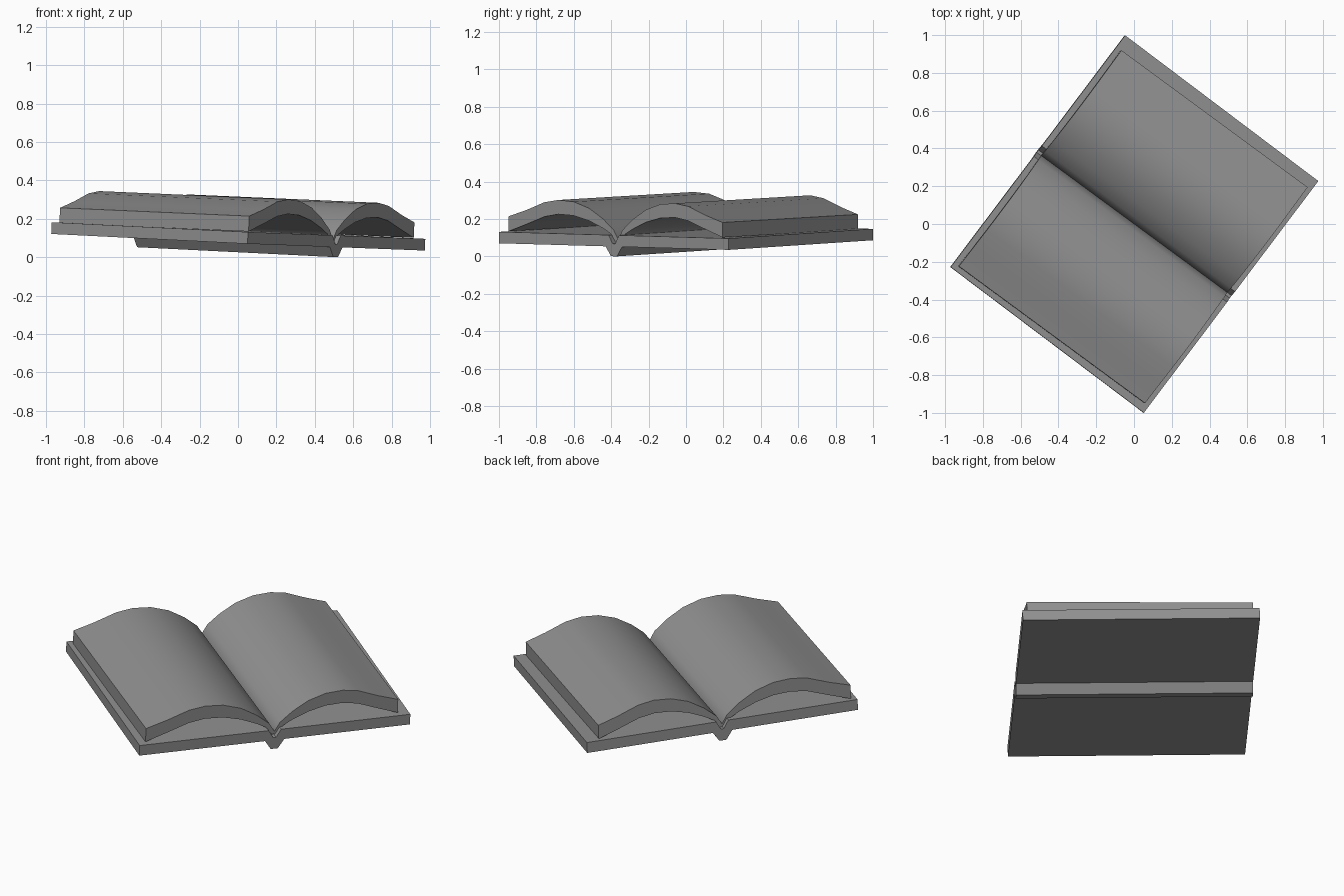
import bpy, bmesh, math
from mathutils import Matrix, Vector

if "Cube" in bpy.data.objects:
    bpy.data.objects.remove(bpy.data.objects["Cube"])

# Book frame: u along the spine, v across it, w up; slightly tilted
U = Vector((0.798, -0.602, -0.04)).normalized()
V = Vector((0.602, 0.798, -0.023))
W = U.cross(V).normalized()
V = W.cross(U)
FRAME = Matrix((U, V, W)).transposed().to_4x4()
FRAME.translation = (0, 0, 0.078)

GREY = bpy.data.materials.new("dark_grey")
GREY.diffuse_color = (0.28, 0.28, 0.28, 1)
GREY.use_nodes = True
GREY.node_tree.nodes["Principled BSDF"].inputs["Base Color"].default_value = GREY.diffuse_color


def extrude_profile(name, profile, half_len, skew=(0, 0), smooth=False):
    """Extrude a (v, w) outline along the spine; skew drifts v and w with u."""
    bm = bmesh.new()
    dv, dw = skew[0] * half_len, skew[1] * half_len
    face = bm.faces.new([bm.verts.new((-half_len, v - dv, w - dw)) for v, w in profile])
    res = bmesh.ops.extrude_face_region(bm, geom=[face], use_keep_orig=True)
    moved = [g for g in res["geom"] if isinstance(g, bmesh.types.BMVert)]
    bmesh.ops.translate(bm, vec=(2 * half_len, 2 * dv, 2 * dw), verts=moved)
    bmesh.ops.recalc_face_normals(bm, faces=bm.faces)
    me = bpy.data.meshes.new(name)
    bm.to_mesh(me)
    bm.free()
    me.materials.append(GREY)
    ob = bpy.data.objects.new(name, me)
    bpy.context.collection.objects.link(ob)
    ob.matrix_world = FRAME
    if smooth:
        bpy.ops.object.select_all(action='DESELECT')
        ob.select_set(True)
        bpy.context.view_layer.objects.active = ob
        bpy.ops.object.shade_smooth_by_angle(angle=math.radians(35))
    return ob


# Cover boards joined by a V-shaped spine channel
half = [(0.02, -0.052), (0.055, 0.0), (0.768, 0.0), (0.768, 0.061), (0.035, 0.061), (0.008, 0.015)]
cover = half + [(-v, w) for v, w in reversed(half)]
extrude_profile("cover", cover, 0.641)

# Arched page blocks, open underneath
top = [(0.0, 0.035), (0.03, 0.085), (0.10, 0.143), (0.19, 0.197), (0.29, 0.229),
       (0.39, 0.236), (0.48, 0.222), (0.60, 0.177), (0.715, 0.141)]
under = [(0.715, 0.061), (0.60, 0.101), (0.48, 0.145), (0.39, 0.160), (0.29, 0.155),
         (0.19, 0.130), (0.10, 0.092), (0.05, 0.065), (0.015, 0.018), (0.0, 0.018)]
for name, side in (("left_pages", -1.025), ("right_pages", 0.977)):
    extrude_profile(name, [(side * v, w) for v, w in top + under], 0.612,
                    skew=(0.012, 0.005), smooth=True)
